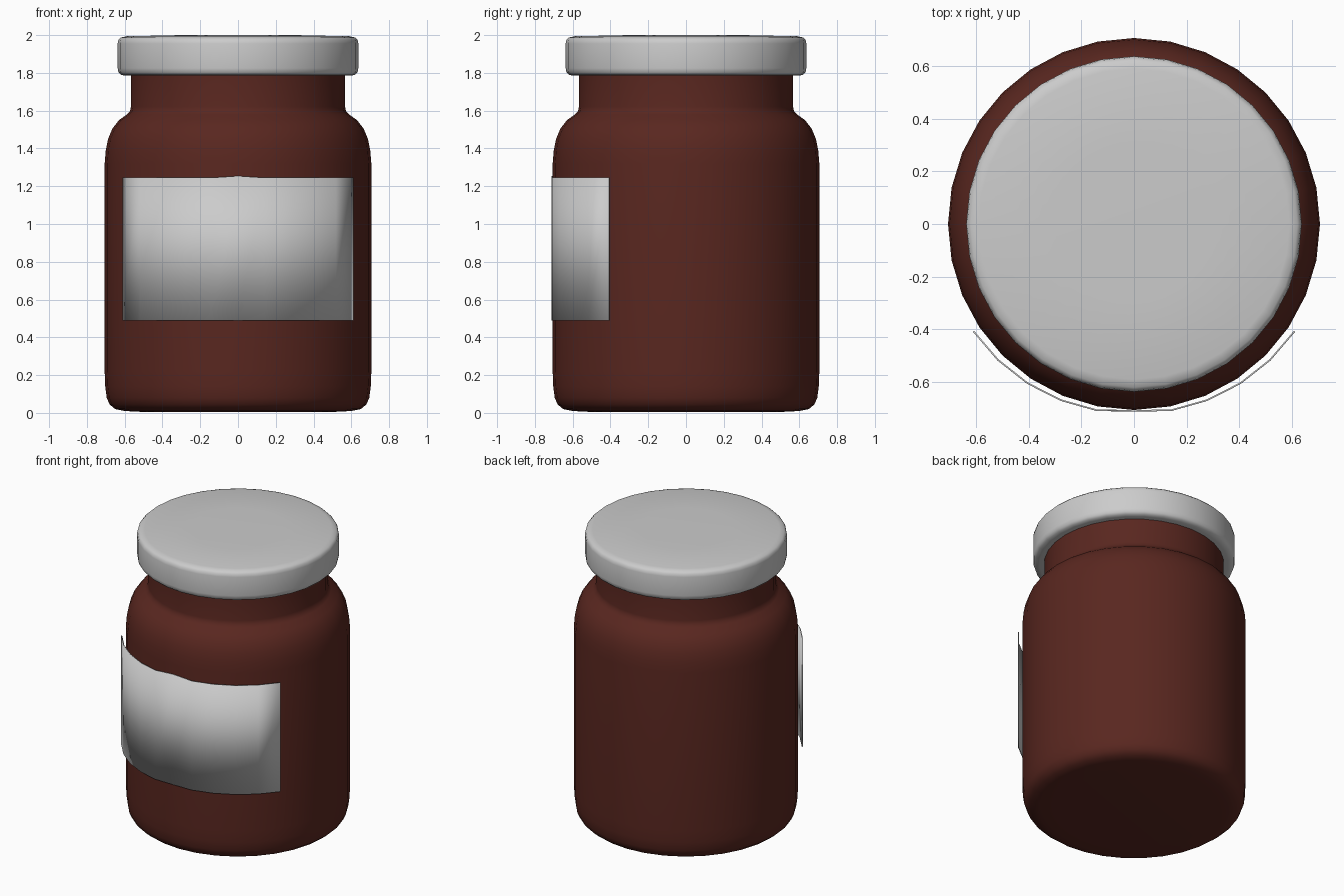
import bpy, bmesh, math

if "Cube" in bpy.data.objects:
    bpy.data.objects.remove(bpy.data.objects["Cube"])

SEG = 32


def finish(name, bm, color=None, angle=50):
    bmesh.ops.recalc_face_normals(bm, faces=bm.faces[:])
    mesh = bpy.data.meshes.new(name)
    bm.to_mesh(mesh)
    bm.free()
    ob = bpy.data.objects.new(name, mesh)
    bpy.context.collection.objects.link(ob)
    if color:
        mat = bpy.data.materials.new(name + "_colour")
        mat.diffuse_color = color
        mat.use_nodes = True
        mat.node_tree.nodes["Principled BSDF"].inputs["Base Color"].default_value = mat.diffuse_color
        mesh.materials.append(mat)
    bpy.ops.object.select_all(action='DESELECT')
    ob.select_set(True)
    bpy.context.view_layer.objects.active = ob
    bpy.ops.object.shade_smooth_by_angle(angle=math.radians(angle))
    return ob


def lathe(name, profile, color=None):
    """Revolve (radius, z) points around z and cap both ends."""
    bm = bmesh.new()
    rings = [[bm.verts.new((r * math.cos(2 * math.pi * i / SEG),
                            r * math.sin(2 * math.pi * i / SEG), z))
              for i in range(SEG)] for r, z in profile]
    for a, b in zip(rings, rings[1:]):
        for i in range(SEG):
            j = (i + 1) % SEG
            bm.faces.new((a[i], a[j], b[j], b[i]))
    bm.faces.new(rings[0][::-1])
    bm.faces.new(rings[-1])
    return finish(name, bm, color)


# Jar body: rounded base, straight wall, soft shoulder, neck
lathe("jar", [(0.50, 0.005), (0.60, 0.01), (0.65, 0.02), (0.68, 0.045),
              (0.695, 0.08), (0.703, 0.14), (0.706, 0.22), (0.706, 1.32),
              (0.70, 1.39), (0.688, 1.45), (0.665, 1.505), (0.63, 1.55),
              (0.588, 1.58), (0.572, 1.597), (0.567, 1.62), (0.567, 1.80)],
      (0.1, 0.02, 0.014, 1))

# Lid: disc with rounded rim
lathe("lid", [(0.55, 1.787), (0.595, 1.785), (0.62, 1.79), (0.633, 1.803),
              (0.637, 1.825), (0.637, 1.955), (0.633, 1.975), (0.62, 1.987),
              (0.59, 1.994), (0.30, 2.0)])

# Label: thin curved sheet wrapped round the front
bm = bmesh.new()
radii = [0.712, 0.724, 0.727, 0.73, 0.733, 0.736]
cols = []
for k in range(-5, 6):
    a = math.radians(11.25 * k)
    r = radii[abs(k)]
    top = 1.254 if k == 0 else 1.245
    cols.append([bm.verts.new((r * math.sin(a), -r * math.cos(a), z))
                 for z in (0.488, top)])
for a, b in zip(cols, cols[1:]):
    bm.faces.new((a[0], b[0], b[1], a[1]))
label = finish("label", bm, angle=30)
solid = label.modifiers.new("thickness", 'SOLIDIFY')
solid.thickness = 0.006
solid.offset = -1
